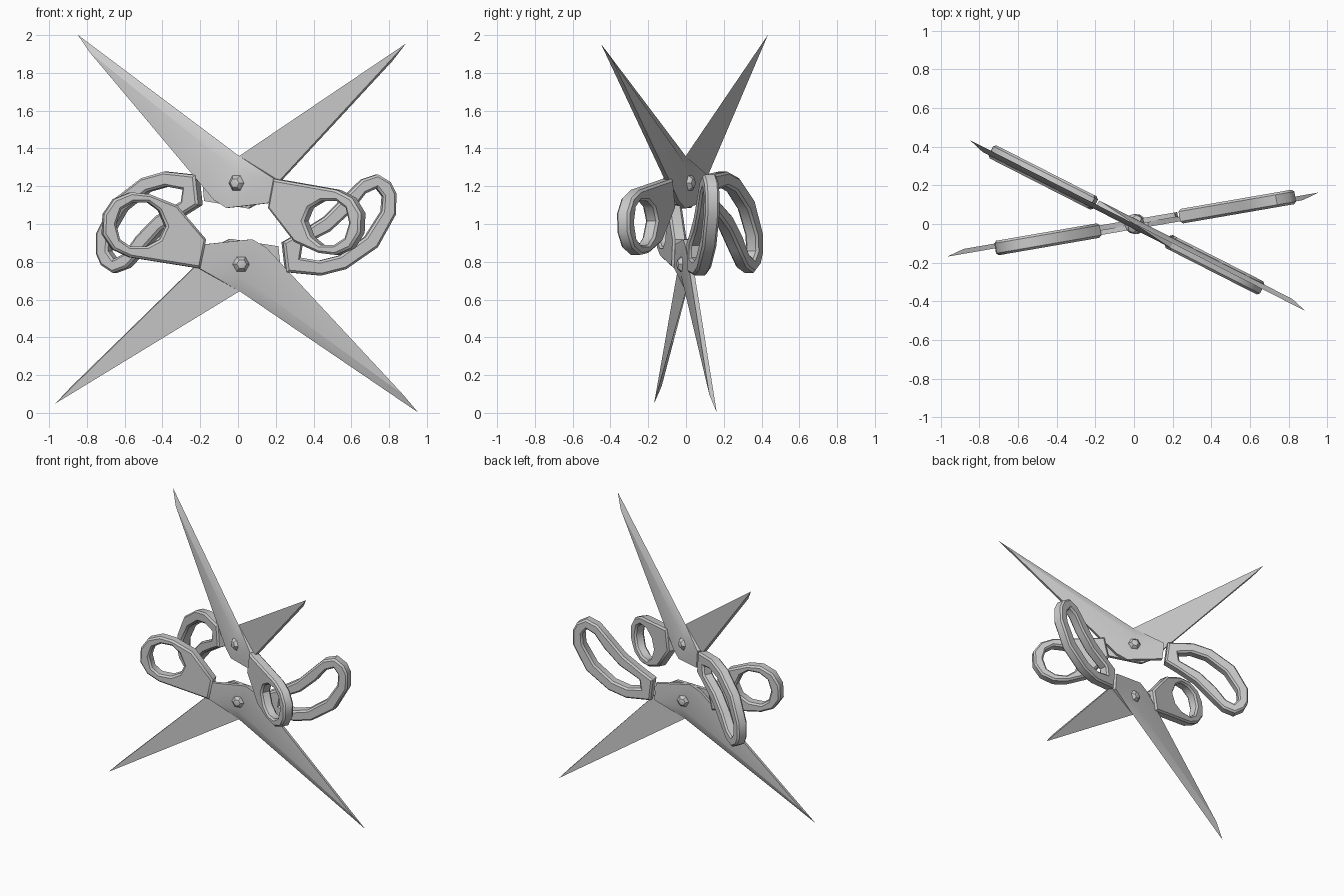
import bpy, bmesh
from math import radians
from mathutils import Matrix

if "Cube" in bpy.data.objects:
    bpy.data.objects.remove(bpy.data.objects["Cube"])

# All profiles are (x, z) in the plane of the scissors, pivot at the origin, blades down
SMALL_GRIP = [(-.188, .132), (-.344, .312), (-.489, .37), (-.59, .381), (-.682, .344), (-.736, .265),
              (-.741, .159), (-.687, .079), (-.596, .037), (-.22, -.022)]
SMALL_HOLE = [(-.671, .212), (-.644, .291), (-.58, .328), (-.499, .328), (-.44, .285),
              (-.403, .201), (-.435, .132), (-.505, .095), (-.596, .095), (-.65, .132)]
LONG_GRIP = [(.245, -.042), (.43, -.06), (.565, -.026), (.735, .09), (.833, .265), (.834, .375),
             (.805, .434), (.735, .476), (.65, .448), (.56, .36), (.45, .25), (.317, .167), (.226, .116)]
LONG_HOLE = [(.32, .035), (.42, .018), (.53, .045), (.67, .145), (.757, .28), (.763, .36),
             (.73, .402), (.67, .375), (.595, .28), (.48, .175), (.33, .098)]


def finish(ob, matrix, angle):
    ob.matrix_world = matrix
    bpy.ops.object.select_all(action='DESELECT')
    ob.select_set(True)
    bpy.context.view_layer.objects.active = ob
    if ob.type == 'CURVE':
        bpy.ops.object.convert(target='MESH')
    bpy.ops.object.shade_smooth_by_angle(angle=radians(angle))


def grip(name, loops, matrix):
    # Flat ring with chamfered rims
    cu = bpy.data.curves.new(name, 'CURVE')
    cu.dimensions, cu.fill_mode = '2D', 'BOTH'
    cu.extrude, cu.bevel_depth, cu.bevel_resolution, cu.offset = .026, .012, 0, -.012
    for pts in loops:
        sp = cu.splines.new('POLY')
        sp.points.add(len(pts) - 1)
        for p, (x, z) in zip(sp.points, pts):
            p.co = (x, z, 0, 1)
        sp.use_cyclic_u = True
    ob = bpy.data.objects.new(name, cu)
    bpy.context.collection.objects.link(ob)
    finish(ob, matrix @ Matrix.Rotation(radians(90), 4, 'X'), 42)


def mesh_object(name, bm, matrix, angle):
    bmesh.ops.recalc_face_normals(bm, faces=bm.faces)
    me = bpy.data.meshes.new(name)
    bm.to_mesh(me)
    bm.free()
    ob = bpy.data.objects.new(name, me)
    bpy.context.collection.objects.link(ob)
    finish(ob, matrix, angle)


def blade(name, matrix, mirrored):
    # Flat inner face, thick outer face, ground cutting edge
    bm = bmesh.new()
    v = {}
    inner = dict(T=(-.2, .105), A=(.06, .132), S=(.134, .09), P=(.956, -.785), E=(0, -.145), B=(-.22, -.024))
    outer = dict(t=(-.2, .105), a=(.06, .132), s=(.134, .09), k=(.87, -.69), r=(-.01, -.06), b=(-.22, -.024))
    for pts, y in ((inner, 0), (outer, -.025)):
        for key, (x, z) in pts.items():
            v[key] = bm.verts.new((x, y, z))
    for f in ("TASPEB", "taskrb", "rkPE", "brE", "BbE", "TtbB", "TtaA", "AasS", "SskP"):
        bm.faces.new([v[c] for c in f])
    if mirrored:
        m = Matrix.Rotation(radians(2.8), 4, 'Y') @ Matrix.Diagonal((-1, -1, 1, 1))
        bmesh.ops.transform(bm, matrix=m, verts=bm.verts)
    mesh_object(name, bm, matrix, 20)


def scissors(label, matrix):
    blade(label + "_front_blade", matrix, False)
    blade(label + "_rear_blade", matrix, True)
    grip(label + "_small_grip", (SMALL_GRIP, SMALL_HOLE), matrix)
    grip(label + "_long_grip", (LONG_GRIP, LONG_HOLE), matrix)
    # Six-sided domed pivot screw, visible on both sides
    bm = bmesh.new()
    bmesh.ops.create_uvsphere(bm, u_segments=6, v_segments=6, radius=.052)
    m = Matrix.Rotation(radians(90), 4, 'X') @ Matrix.Rotation(radians(30), 4, 'Z')
    bmesh.ops.transform(bm, matrix=m, verts=bm.verts)
    mesh_object(label + "_pivot_screw", bm, matrix, 30)


# Lower pair points down, upper pair is turned over to point up
scissors("lower", Matrix.Translation((.012, 0, .787)) @ Matrix.Rotation(radians(9.8), 4, 'Z'))
scissors("upper", Matrix.Translation((.003, 0, 1.217)) @ Matrix.Rotation(radians(-27), 4, 'Z')
         @ Matrix.Rotation(radians(180), 4, 'Y'))
